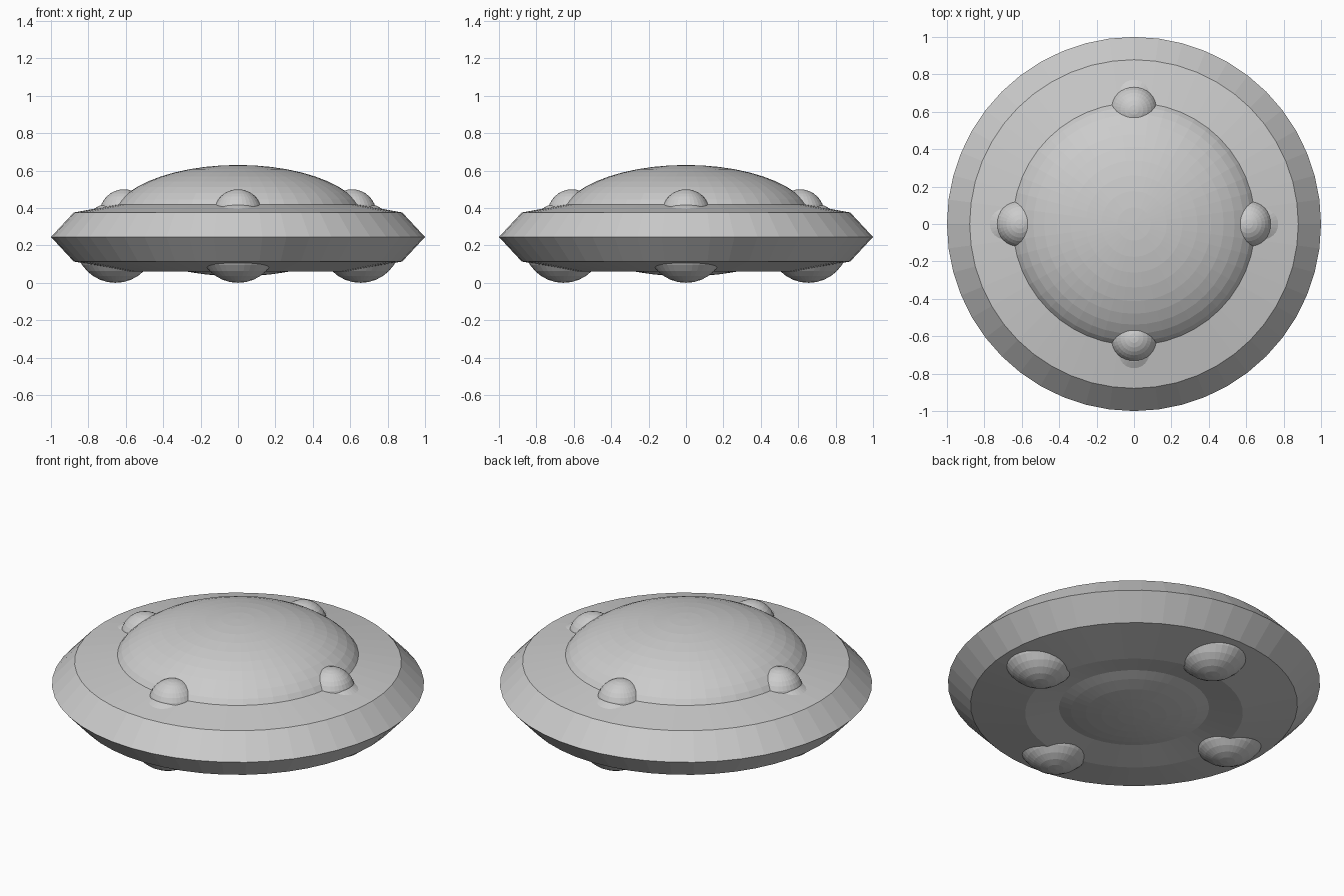
import bpy
import bmesh
from math import cos, sin, pi

cube = bpy.data.objects.get("Cube")
if cube:
    bpy.data.objects.remove(cube, do_unlink=True)


def finish(name, bm):
    bmesh.ops.recalc_face_normals(bm, faces=bm.faces)
    mesh = bpy.data.meshes.new(name)
    bm.to_mesh(mesh)
    bm.free()
    obj = bpy.data.objects.new(name, mesh)
    bpy.context.collection.objects.link(obj)
    return obj


def flat_torus(name, z, major, minor, height, sides, section):
    """Faceted ring whose cross-section is a squashed polygon."""
    bm = bmesh.new()
    rings = []
    for i in range(sides):
        a = 2 * pi * i / sides
        ring = []
        for k in range(section):
            t = 2 * pi * k / section
            r = major + minor * cos(t)
            ring.append(bm.verts.new((r * cos(a), r * sin(a), z + height * sin(t))))
        rings.append(ring)
    for i in range(sides):
        here, after = rings[i], rings[(i + 1) % sides]
        for k in range(section):
            n = (k + 1) % section
            bm.faces.new((here[k], after[k], after[n], here[n]))
    return finish(name, bm)


def ellipsoid(name, center, width, height, sides=32):
    bm = bmesh.new()
    bmesh.ops.create_uvsphere(bm, u_segments=sides, v_segments=sides // 2, radius=1)
    bmesh.ops.scale(bm, vec=(width, width, height), verts=bm.verts)
    obj = finish(name, bm)
    obj.location = center
    return obj


# Octagonal ring hull and the cabin that shows as dome and belly
flat_torus("saucer_hull", 0.245, 0.585, 0.415, 0.185, sides=48, section=8)
ellipsoid("cabin_dome", (0, 0, 0.3325), 0.678, 0.2975, sides=48)

# Four lamps around the dome and four landing pods beneath
for side, x, y in (("left", 1, 0), ("back", 0, 1), ("right", -1, 0), ("front", 0, -1)):
    ellipsoid(side + "_dome_lamp", (0.61 * x, 0.61 * y, 0.37), 0.13, 0.13)
    ellipsoid(side + "_landing_pod", (0.655 * x, 0.655 * y, 0.215), 0.215, 0.215)
